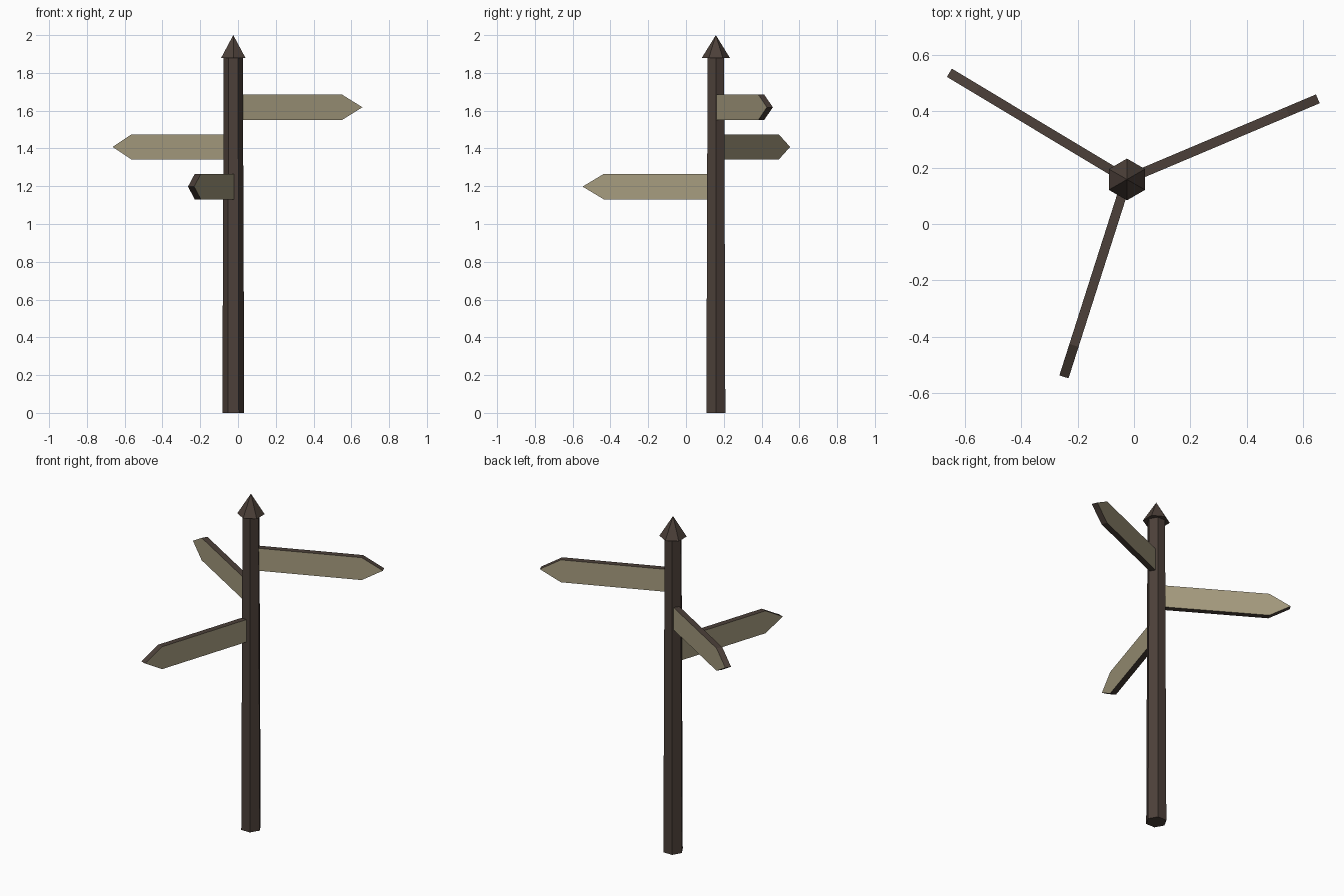
import bpy, bmesh, math
from mathutils import Matrix, Vector

if "Cube" in bpy.data.objects:
    bpy.data.objects.remove(bpy.data.objects["Cube"])

CX, CY = -0.025, 0.158   # post axis


def material(name, rgb):
    m = bpy.data.materials.new(name)
    m.diffuse_color = (*rgb, 1)
    m.use_nodes = True
    m.node_tree.nodes["Principled BSDF"].inputs["Base Color"].default_value = m.diffuse_color
    return m


brown = material("dark brown wood", (0.072, 0.051, 0.041))
khaki = material("khaki board", (0.381, 0.332, 0.212))


def finish(bm, name, mats):
    bmesh.ops.recalc_face_normals(bm, faces=bm.faces)
    me = bpy.data.meshes.new(name)
    bm.to_mesh(me)
    bm.free()
    for m in mats:
        me.materials.append(m)
    ob = bpy.data.objects.new(name, me)
    bpy.context.collection.objects.link(ob)
    return ob


def hexagon(name, r1, r2, z1, z2, turn):
    """Six-sided tapered prism or cone on the post axis."""
    bm = bmesh.new()
    place = (Matrix.Translation((CX, CY, (z1 + z2) / 2))
             @ Matrix.Rotation(math.radians(turn), 4, 'Z'))
    bmesh.ops.create_cone(bm, cap_ends=True, segments=6, radius1=r1,
                          radius2=r2, depth=z2 - z1, matrix=place)
    bmesh.ops.remove_doubles(bm, verts=bm.verts, dist=1e-5)
    return finish(bm, name, [brown])


def sign(name, angle, z, length=0.735):
    """Pointed board running out from the post; broad faces khaki."""
    h, t, start, shoulder = 0.067, 0.017, 0.04, length - 0.117
    outline = [(start, -h), (shoulder, -h), (length, 0), (shoulder, h), (start, h)]
    bm = bmesh.new()
    face = bm.faces.new([bm.verts.new((x, -t, y)) for x, y in outline])
    ext = bmesh.ops.extrude_face_region(bm, geom=[face], use_keep_orig=True)
    moved = [g for g in ext["geom"] if isinstance(g, bmesh.types.BMVert)]
    bmesh.ops.translate(bm, verts=moved, vec=Vector((0, 2 * t, 0)))
    bm.normal_update()
    for f in bm.faces:
        f.material_index = 1 if abs(f.normal.y) > 0.9 else 0
    bm.transform(Matrix.Translation((CX, CY, z))
                 @ Matrix.Rotation(math.radians(angle), 4, 'Z'))
    return finish(bm, name, [brown, khaki])


# Post and pointed cap
hexagon("post", 0.058, 0.0505, 0, 1.885, 30)
hexagon("post_cap", 0.074, 0, 1.88, 2.0, 0)

# Direction boards, top to bottom
for name, angle, z in (("upper_sign", 22.9, 1.618),
                       ("middle_sign", 149, 1.408),
                       ("lower_sign", 252.3, 1.198)):
    sign(name, angle, z)
